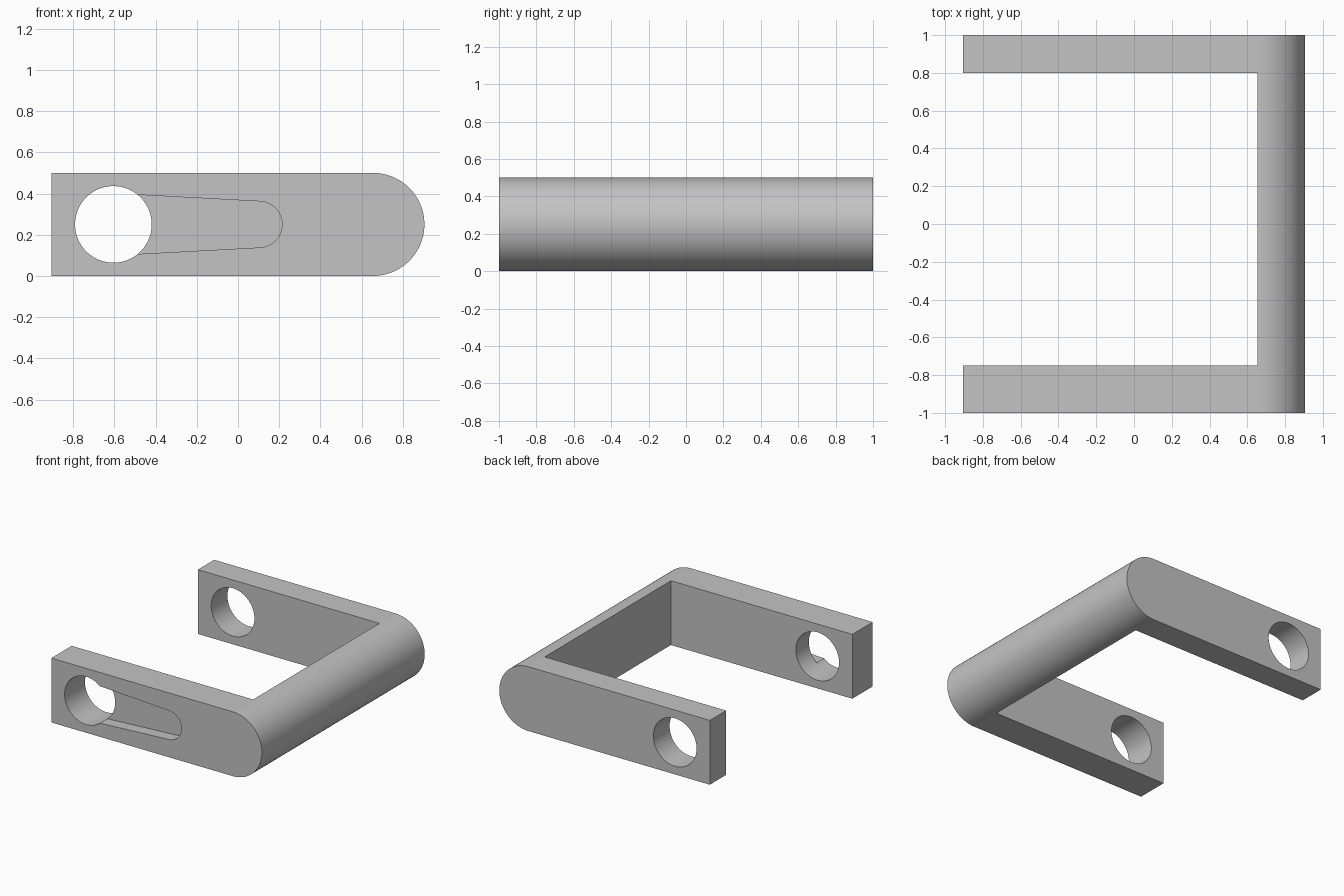
import bpy
import bmesh
from math import pi, sin, cos, radians

default = bpy.data.objects.get("Cube")
if default:
    bpy.data.objects.remove(default, do_unlink=True)

HALF_LENGTH = 0.905
RADIUS = 0.25
BEND_X = HALF_LENGTH - RADIUS
HOLE_X = -0.605

grey = bpy.data.materials.new("plain grey")
grey.use_nodes = True
colour = (0.55, 0.55, 0.55, 1)
grey.diffuse_color = colour
grey.node_tree.nodes["Principled BSDF"].inputs["Base Color"].default_value = colour


def arc(cx, r, start, end, steps):
    """Points on an arc in the xz plane, centred at mid height."""
    angles = [start + (end - start) * i / steps for i in range(steps + 1)]
    return [(cx + r * cos(a), RADIUS + r * sin(a)) for a in angles]


def prism(name, outline, y0, y1):
    """Extrude an xz outline along y."""
    bm = bmesh.new()
    face = bm.faces.new([bm.verts.new((x, y0, z)) for x, z in outline])
    grown = bmesh.ops.extrude_face_region(bm, geom=[face])["geom"]
    verts = [g for g in grown if isinstance(g, bmesh.types.BMVert)]
    bmesh.ops.translate(bm, verts=verts, vec=(0, y1 - y0, 0))
    bmesh.ops.recalc_face_normals(bm, faces=bm.faces)
    mesh = bpy.data.meshes.new(name)
    bm.to_mesh(mesh)
    bm.free()
    mesh.materials.append(grey)
    obj = bpy.data.objects.new(name, mesh)
    bpy.context.collection.objects.link(obj)
    return obj


def cut(target, cutter):
    """Subtract a cutter and discard it."""
    mod = target.modifiers.new("cut", "BOOLEAN")
    mod.operation = "DIFFERENCE"
    mod.solver = "EXACT"
    mod.object = cutter
    bpy.context.view_layer.objects.active = target
    bpy.ops.object.modifier_apply(modifier=mod.name)
    bpy.data.objects.remove(cutter, do_unlink=True)


# Round-ended bar, the full width of the bracket
outline = [(-HALF_LENGTH, 2 * RADIUS), (-HALF_LENGTH, 0)]
outline += arc(BEND_X, RADIUS, -pi / 2, pi / 2, 64)
bracket = prism("u_bracket", outline, -1, 1)

# Open space between the thicker front arm and the thinner back arm
opening = [(-2, -1), (BEND_X, -1), (BEND_X, 1), (-2, 1)]
cut(bracket, prism("opening_cutter", opening, -0.75, 0.8))

# Round hole through both arms
hole = arc(HOLE_X, 0.186, 0, 2 * pi, 96)[:-1]
cut(bracket, prism("hole_cutter", hole, -2, 2))

# Shallow tapered slot running from the hole on the front arm
tilt = radians(87)
slot = [(HOLE_X, RADIUS + 0.15), (HOLE_X, RADIUS - 0.15)]
slot += arc(0.102, 0.112, -tilt, tilt, 32)
cut(bracket, prism("slot_cutter", slot, -1.5, -0.91))

# Smooth curved walls, crisp edges
bpy.ops.object.select_all(action="DESELECT")
bracket.select_set(True)
bpy.context.view_layer.objects.active = bracket
bpy.ops.object.shade_smooth_by_angle(angle=radians(25))
